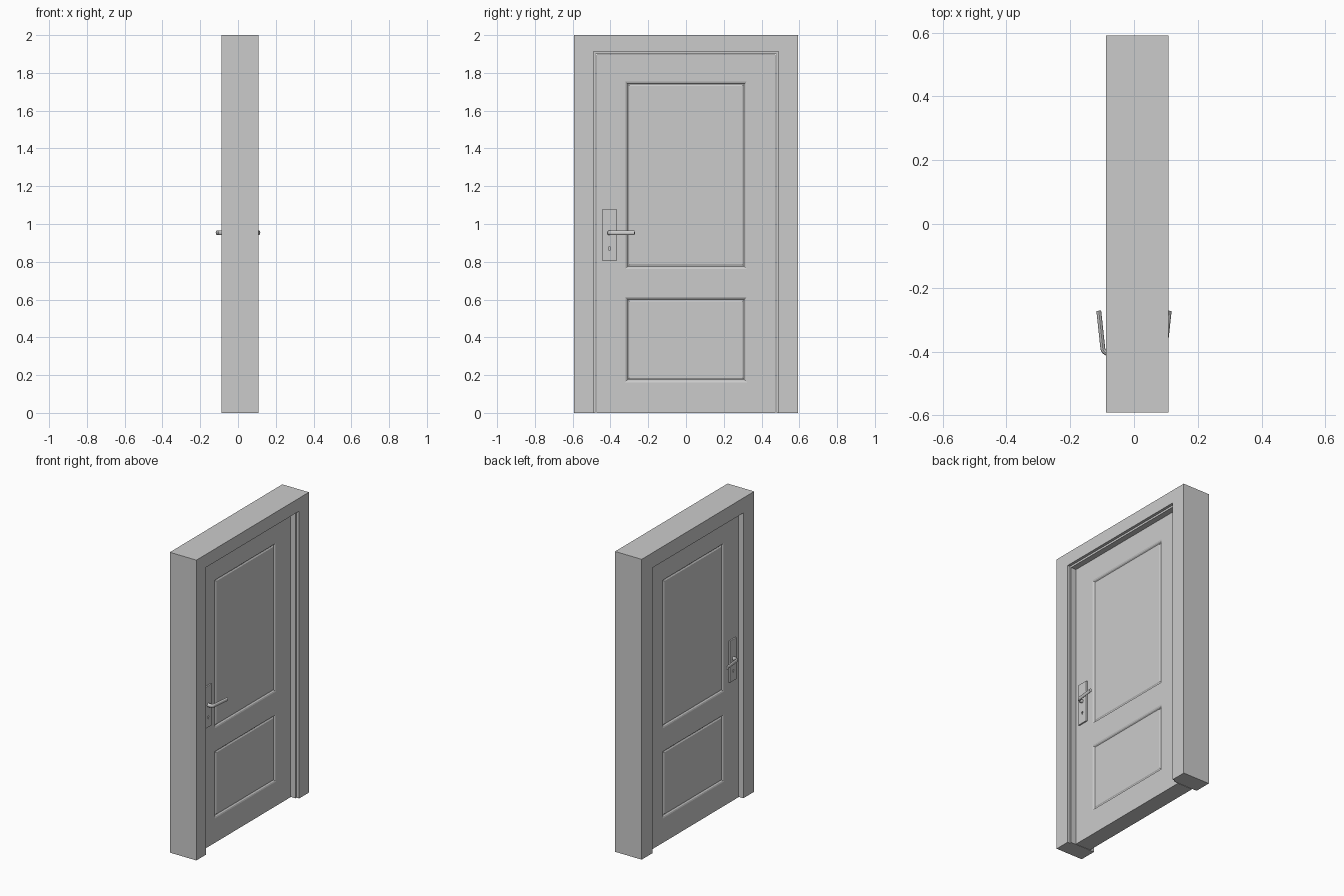
import bpy, bmesh, math
from mathutils import Vector

if "Cube" in bpy.data.objects:
    bpy.data.objects.remove(bpy.data.objects["Cube"])


def finish(bm, name, smooth=False):
    bmesh.ops.recalc_face_normals(bm, faces=bm.faces)
    me = bpy.data.meshes.new(name)
    bm.to_mesh(me)
    bm.free()
    ob = bpy.data.objects.new(name, me)
    bpy.context.collection.objects.link(ob)
    if smooth:
        bpy.ops.object.select_all(action='DESELECT')
        ob.select_set(True)
        bpy.context.view_layer.objects.active = ob
        bpy.ops.object.shade_smooth_by_angle(angle=math.radians(35))
    return ob


def box(lo, hi):
    bm = bmesh.new()
    bmesh.ops.create_cube(bm, size=1)
    for v in bm.verts:
        v.co = [lo[i] + (v.co[i] + 0.5) * (hi[i] - lo[i]) for i in range(3)]
    return bm


def loft(rings):
    bm = bmesh.new()
    rows = [[bm.verts.new(p) for p in ring] for ring in rings]
    n = len(rows[0])
    for a, b in zip(rows, rows[1:]):
        for i in range(n):
            j = (i + 1) % n
            bm.faces.new((a[i], a[j], b[j], b[i]))
    bm.faces.new(rows[0])
    bm.faces.new(rows[-1][::-1])
    return bm


# Door frame: one section (x, half width, height) mitred around the opening
section = [(0.108, 0.592, 2.0), (0.108, 0.489, 1.913), (0.09, 0.489, 1.913),
           (0.09, 0.478, 1.9), (-0.088, 0.478, 1.9), (-0.088, 0.592, 2.0)]
finish(loft([[(x, s * w, h * top) for x, w, h in section]
             for s, top in ((-1, 0), (-1, 1), (1, 1), (1, 0))]), "door_frame")

# Door leaf with two moulded panels on both faces
FACE = 0.055
door = box((-FACE, -0.475, 0), (FACE, 0.475, 1.897))
cuts = [((0, y, 0), (0, 1, 0)) for y in (-0.322, 0.322)]
cuts += [((0, 0, z), (0, 0, 1)) for z in (0.162, 0.614, 0.762, 1.755)]
for co, no in cuts:
    bmesh.ops.bisect_plane(door, geom=door.verts[:] + door.edges[:] + door.faces[:],
                           plane_co=co, plane_no=no)
door.normal_update()
panels = []
for f in door.faces:
    c = f.calc_center_median()
    if abs(f.normal.x) > 0.9 and abs(c.y) < 0.3 and (0.2 < c.z < 0.6 or 0.8 < c.z < 1.7):
        panels.append(f)
for inset, depth in ((0.008, -0.003), (0.006, -0.007), (0.004, 0.0), (0.006, 0.004)):
    bmesh.ops.inset_individual(door, faces=panels, thickness=inset, depth=depth,
                               use_even_offset=True)
finish(door, "door_leaf")


def lever(s):
    # Neck, rounded elbow, then a slightly flared straight grip
    path = [Vector((0.05, -0.406)), Vector((0.08, -0.406))]
    for k in range(1, 6):
        a = math.radians(83 * k / 5)
        path.append(Vector((0.08 + 0.018 * math.sin(a), -0.406 + 0.018 * (1 - math.cos(a)))))
    path.append(Vector((0.1105, -0.272)))
    rings = []
    for i, p in enumerate(path):
        t = (path[min(i + 1, len(path) - 1)] - path[max(i - 1, 0)]).normalized()
        nrm = Vector((t.y, -t.x))
        half = 0.011 if i < 2 else 0.0075
        ring = []
        for k in range(16):
            a = math.tau * k / 16
            q = p + nrm * half * math.cos(a)
            ring.append((s * q.x, q.y, 0.953 + 0.012 * math.sin(a)))
        rings.append(ring)
    return loft(rings)


def keyhole(s):
    # Round hole merging into a slot, extruded along x
    pts = [(0.006 * math.cos(a), 0.875 + 0.006 * math.sin(a))
           for a in [math.radians(-50 + 280 * k / 14) for k in range(15)]]
    pts += [(-0.0038, 0.860), (0.0038, 0.860)]
    return loft([[(s * x, -0.405 + y, z) for y, z in pts] for x in (0.045, 0.09)])


# Handle sets on both faces
for s, side in ((1, "front"), (-1, "rear")):
    xs = sorted((s * (FACE - 0.002), s * (FACE + 0.010)))
    plate = finish(box((xs[0], -0.442, 0.803), (xs[1], -0.368, 1.08)), side + "_handle_plate")
    bev = plate.modifiers.new("bevel", 'BEVEL')
    bev.width, bev.segments = 0.003, 2
    cutter = finish(keyhole(s), side + "_keyhole_cutter")
    cutter.hide_render = True
    cutter.display_type = 'WIRE'
    cut = plate.modifiers.new("keyhole", 'BOOLEAN')
    cut.operation, cut.object, cut.solver = 'DIFFERENCE', cutter, 'EXACT'
    finish(lever(s), side + "_handle_lever", smooth=True)
